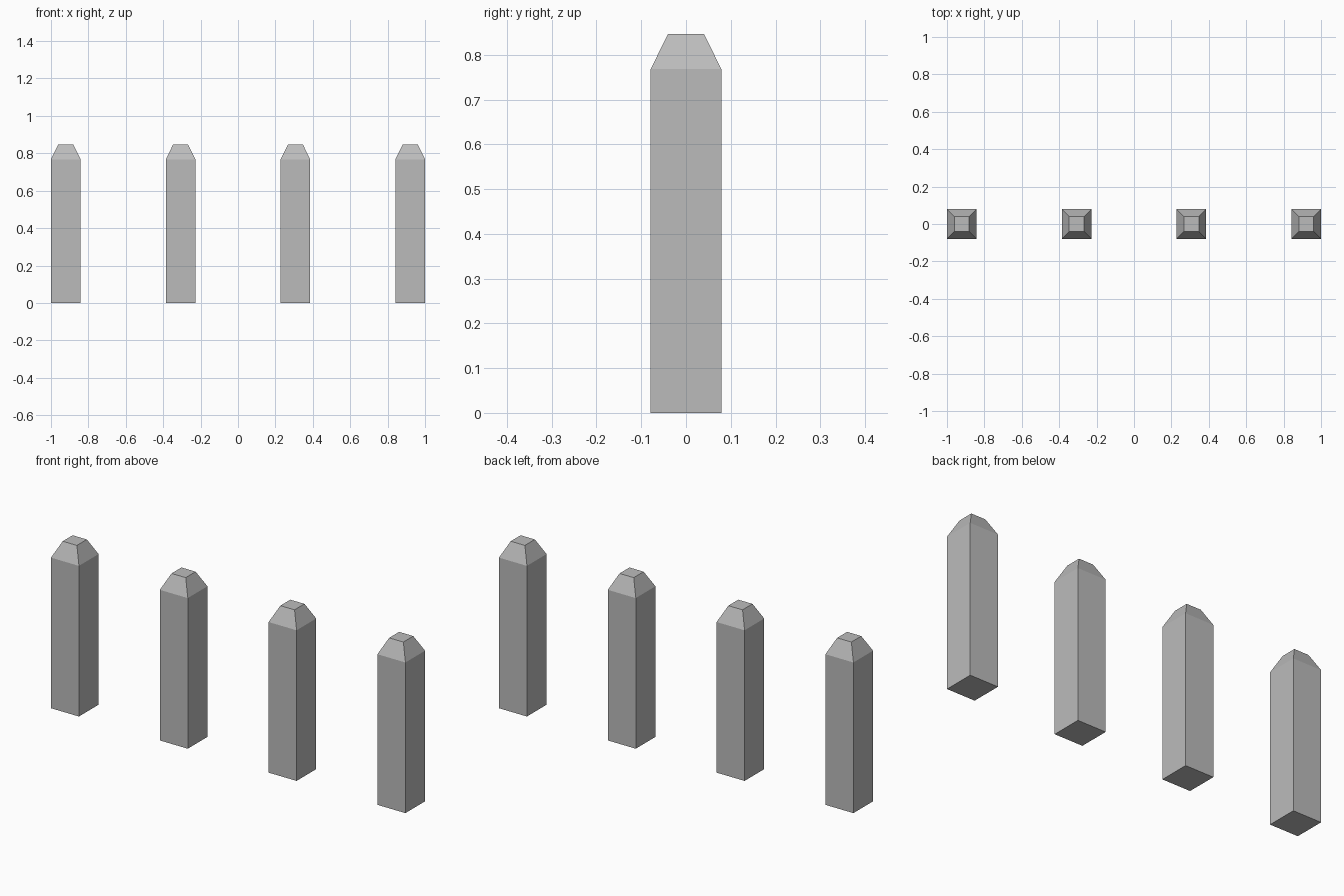
import bpy
import bmesh

# Remove the default cube
cube = bpy.data.objects.get("Cube")
if cube:
    bpy.data.objects.remove(cube, do_unlink=True)

# Stone grey material
grey = (0.5, 0.5, 0.5, 1.0)
stone = bpy.data.materials.new("stone_grey")
stone.use_nodes = True
stone.diffuse_color = grey
stone.node_tree.nodes["Principled BSDF"].inputs["Base Color"].default_value = grey

HALF_WIDTH = 0.079
SHOULDER = 0.768
TOP = 0.847
TOP_HALF = 0.04
SPACING = 0.614


def square_ring(bm, half, z):
    corners = ((-1, -1), (1, -1), (1, 1), (-1, 1))
    return [bm.verts.new((x * half, y * half, z)) for x, y in corners]


# Square post with a tapered, flat-topped cap
mesh = bpy.data.meshes.new("post")
bm = bmesh.new()
rings = [square_ring(bm, half, z) for half, z in
         ((HALF_WIDTH, 0), (HALF_WIDTH, SHOULDER), (TOP_HALF, TOP))]
for low, high in zip(rings, rings[1:]):
    for i in range(4):
        j = (i + 1) % 4
        bm.faces.new((low[i], low[j], high[j], high[i]))
bm.faces.new(rings[0][::-1])
bm.faces.new(rings[-1])
bm.to_mesh(mesh)
bm.free()
mesh.materials.append(stone)

# Row of four posts
for i in range(4):
    post = bpy.data.objects.new(f"post_{i + 1}", mesh)
    post.location.x = (i - 1.5) * SPACING
    bpy.context.collection.objects.link(post)
